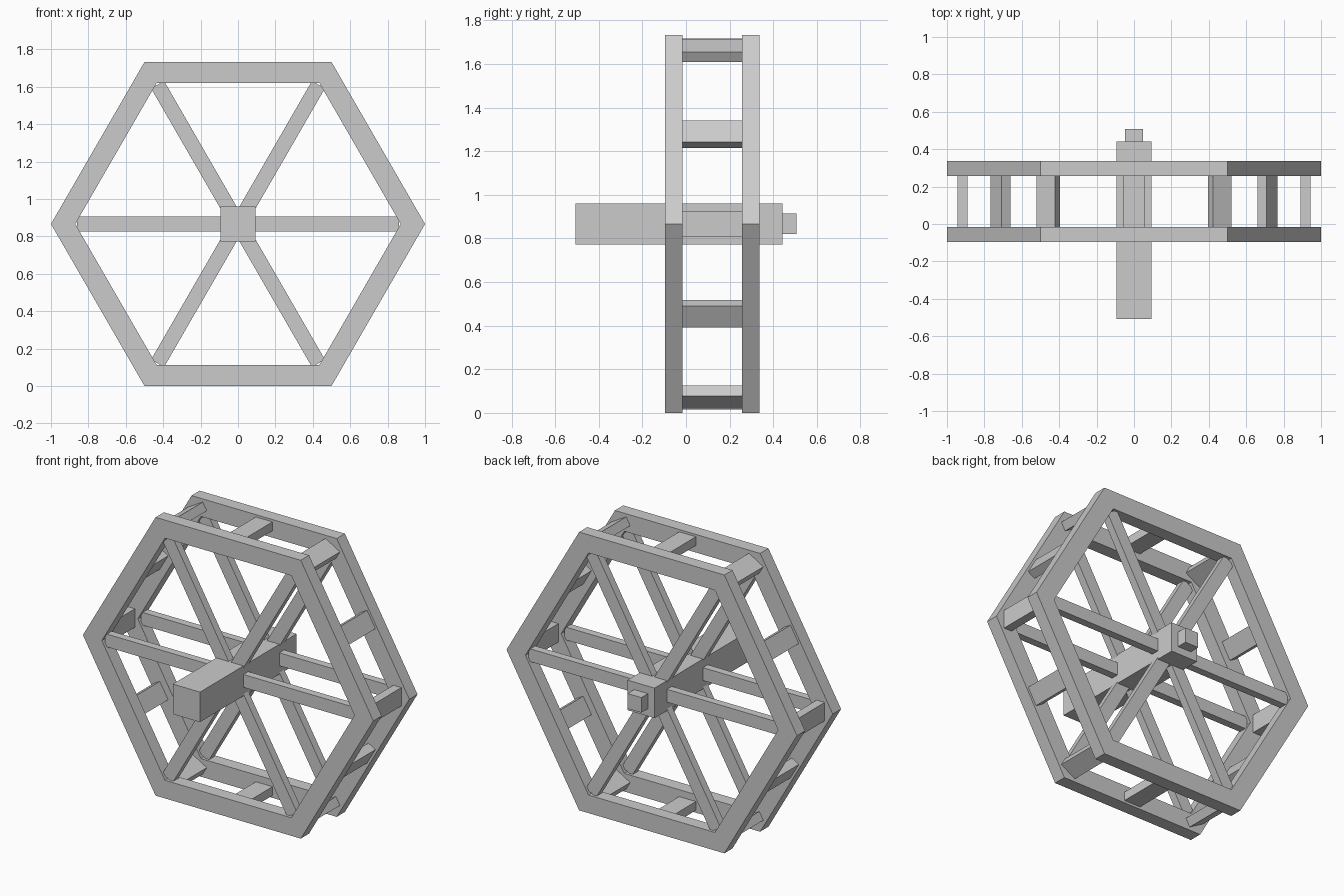
import bpy, bmesh
from math import cos, sin, radians, sqrt

if "Cube" in bpy.data.objects:
    bpy.data.objects.remove(bpy.data.objects["Cube"])

CZ = sqrt(3) / 2                     # wheel centre height
RIMS = {"front": (-0.097, -0.015), "back": (0.257, 0.337)}


def box(name, radius, angle, y0, y1, radial, tangential):
    """Box centred at a polar position on the wheel, spanning y0..y1."""
    a = radians(angle)
    bpy.ops.mesh.primitive_cube_add(size=1)
    ob = bpy.context.object
    ob.name = name
    for v in ob.data.vertices:
        v.co.x *= radial
        v.co.y *= y1 - y0
        v.co.z *= tangential
    ob.location = (radius * cos(a), (y0 + y1) / 2, CZ + radius * sin(a))
    ob.rotation_euler.y = -a
    return ob


def hex_rim(name, y0, y1, outer=1.0, inner=0.87):
    """Hexagonal ring with a rectangular section."""
    bm = bmesh.new()
    rings = []
    for i in range(6):
        a = radians(60 * i)
        rings.append([bm.verts.new((r * cos(a), y, CZ + r * sin(a)))
                      for r, y in ((outer, y0), (outer, y1), (inner, y1), (inner, y0))])
    for i in range(6):
        p, q = rings[i], rings[(i + 1) % 6]
        for k in range(4):
            n = (k + 1) % 4
            bm.faces.new((p[k], p[n], q[n], q[k]))
    bmesh.ops.recalc_face_normals(bm, faces=bm.faces)
    me = bpy.data.meshes.new(name)
    bm.to_mesh(me)
    bm.free()
    bpy.context.collection.objects.link(bpy.data.objects.new(name, me))


# Two hexagonal rims, each with six recessed spokes
for side, (y0, y1) in RIMS.items():
    hex_rim(side + "_rim", y0, y1)
    mid = (y0 + y1) / 2
    for i in range(6):
        box(f"{side}_spoke_{i}", 0.455, 60 * i, mid - 0.024, mid + 0.024, 0.81, 0.08)

# Paddle slats joining the rims at corners and side midpoints
for i in range(12):
    radius = 0.824 if i % 2 else 0.917
    box(f"slat_{i}", radius, 30 * i, RIMS["front"][1], RIMS["back"][0], 0.055, 0.115)

# Square axle with a smaller peg at the back
box("axle", 0, 0, -0.507, 0.442, 0.187, 0.187)
box("axle_peg", 0, 0, 0.442, 0.507, 0.094, 0.094)
